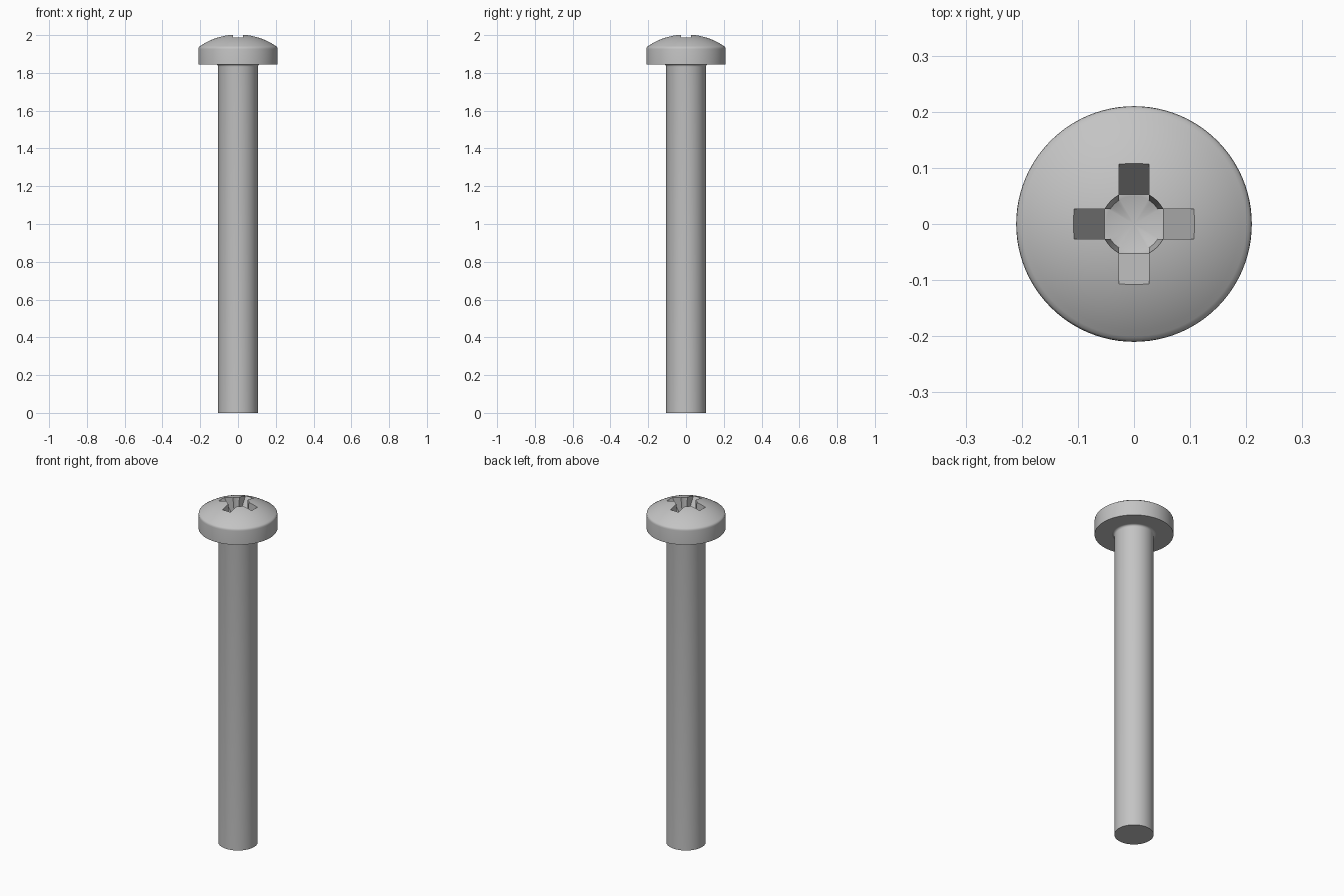
import bpy, bmesh, math
from mathutils import Matrix

cube = bpy.data.objects.get("Cube")
if cube:
    bpy.data.objects.remove(cube, do_unlink=True)

steel = bpy.data.materials.new("grey steel")
steel.use_nodes = True
GREY = (0.55, 0.55, 0.55, 1)
steel.diffuse_color = GREY
steel.node_tree.nodes["Principled BSDF"].inputs["Base Color"].default_value = GREY


def finish(name, bm):
    bmesh.ops.remove_doubles(bm, verts=bm.verts, dist=1e-5)
    bmesh.ops.recalc_face_normals(bm, faces=bm.faces)
    mesh = bpy.data.meshes.new(name)
    bm.to_mesh(mesh)
    bm.free()
    mesh.materials.append(steel)
    obj = bpy.data.objects.new(name, mesh)
    bpy.context.collection.objects.link(obj)
    return obj


def lathe(name, profile, steps=96):
    """Turn an (r, z) profile that starts and ends on the axis."""
    bm = bmesh.new()
    verts = [bm.verts.new((r, 0, z)) for r, z in profile]
    edges = [bm.edges.new(pair) for pair in zip(verts, verts[1:])]
    bmesh.ops.spin(bm, geom=verts + edges, cent=(0, 0, 0), axis=(0, 0, 1),
                   angle=math.tau, steps=steps, use_merge=True)
    return finish(name, bm)


def slot(name, turn):
    """Cutter for one pair of opposite recess arms, with sloping ends."""
    half = 0.027
    outline = [(-0.053, 1.89), (0.053, 1.89), (0.1425, 2.05), (-0.1425, 2.05)]
    bm = bmesh.new()
    face = bm.faces.new([bm.verts.new((x, -half, z)) for x, z in outline])
    side = bmesh.ops.extrude_face_region(bm, geom=[face])["geom"]
    moved = [g for g in side if isinstance(g, bmesh.types.BMVert)]
    bmesh.ops.translate(bm, verts=moved, vec=(0, 2 * half, 0))
    bm.transform(Matrix.Rotation(turn, 4, "Z"))
    return finish(name, bm)


# Shaft with a small fillet where it enters the head
R, F, UNDER = 0.105, 0.012, 1.845
fillet = [(R + F * (1 - math.cos(a)), UNDER - F + F * math.sin(a))
          for a in [math.radians(d) for d in range(0, 91, 18)]]
shaft = lathe("shaft", [(0, 0), (R, 0)] + fillet + [(R + F, UNDER + 0.004), (0, UNDER + 0.004)])

# Domed head with a softened rim
RIM, RIM_Z, TOP = 0.2, 1.942, 2.0045
rise = TOP - RIM_Z
ball = (RIM ** 2 + rise ** 2) / (2 * rise)
sweep = math.asin(RIM / ball)
dome = [(ball * math.sin(sweep * i / 16), TOP - ball + ball * math.cos(sweep * i / 16))
        for i in range(16, 0, -1)]
head = lathe("head", [(0, UNDER), (0.21, UNDER), (0.21, 1.926), (0.209, 1.933), (0.206, 1.938)]
             + dome + [(0, TOP)])

# Cross recess: two slots and a pointed central well
cutters = [slot("slot_cutter_x", 0), slot("slot_cutter_y", math.pi / 2),
           lathe("well_cutter", [(0, 1.865), (0.05, 1.89), (0.062, 2.05), (0, 2.05)], 48)]
for cutter in cutters:
    cutter.hide_render = True
    mod = head.modifiers.new(cutter.name, "BOOLEAN")
    mod.operation = "DIFFERENCE"
    mod.solver = "EXACT"
    mod.object = cutter
bpy.context.view_layer.objects.active = head
for mod in list(head.modifiers):
    bpy.ops.object.modifier_apply(modifier=mod.name)
for cutter in cutters:
    bpy.data.objects.remove(cutter, do_unlink=True)

# Smooth turned surfaces, keep hard edges crisp
for obj in (shaft, head):
    bpy.ops.object.select_all(action="DESELECT")
    obj.select_set(True)
    bpy.context.view_layer.objects.active = obj
    bpy.ops.object.shade_smooth_by_angle(angle=math.radians(30))
